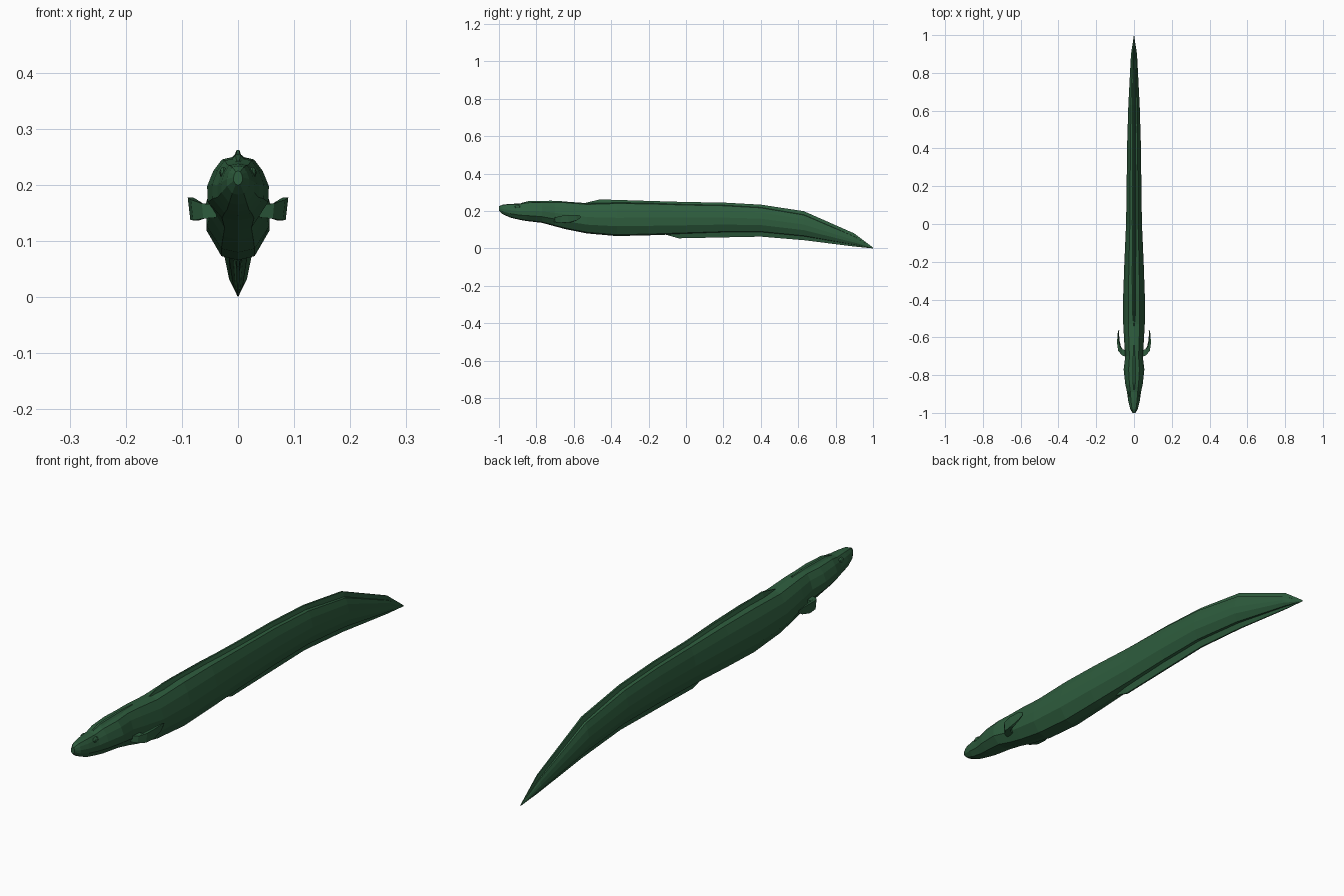
import bpy, bmesh

green = bpy.data.materials.new("dark_green")
green.diffuse_color = (0.027, 0.108, 0.047, 1)


def loft(name, rings):
    """Skin a list of equally sized point rings and cap both ends."""
    bm = bmesh.new()
    rows = [[bm.verts.new(p) for p in ring] for ring in rings]
    n = len(rows[0])
    for a, b in zip(rows, rows[1:]):
        for i in range(n):
            j = (i + 1) % n
            bm.faces.new((a[i], a[j], b[j], b[i]))
    bm.faces.new(rows[0])
    bm.faces.new(rows[-1])
    bmesh.ops.recalc_face_normals(bm, faces=bm.faces)
    mesh = bpy.data.meshes.new(name)
    bm.to_mesh(mesh)
    bm.free()
    mesh.materials.append(green)
    ob = bpy.data.objects.new(name, mesh)
    bpy.context.collection.objects.link(ob)
    return ob


# Body: faceted cross-section scaled along the length
half = [(0, 1), (0.52, 0.96), (0.8, 0.78), (1, 0.54), (0.98, 0.29), (0.52, 0.04), (0, 0)]
section = half + [(-x, z) for x, z in half[-2:0:-1]]
# y, half width, bottom z, top z
stations = [
    (-1.0, 0.008, 0.20, 0.225), (-0.98, 0.020, 0.183, 0.234), (-0.94, 0.030, 0.165, 0.238),
    (-0.89, 0.037, 0.153, 0.240), (-0.85, 0.046, 0.146, 0.248), (-0.77, 0.055, 0.137, 0.250),
    (-0.70, 0.046, 0.118, 0.252), (-0.64, 0.051, 0.102, 0.250), (-0.53, 0.057, 0.080, 0.242),
    (-0.37, 0.057, 0.066, 0.247), (-0.20, 0.051, 0.070, 0.245), (0.0, 0.042, 0.077, 0.238),
    (0.20, 0.039, 0.084, 0.234), (0.40, 0.037, 0.085, 0.222), (0.63, 0.030, 0.063, 0.183),
    (0.90, 0.016, 0.018, 0.065), (0.995, 0.001, 0.001, 0.004),
]
loft("body", [[(w * x, y, lo + (hi - lo) * z) for x, z in section]
              for y, w, lo, hi in stations])


def ridge(name, rows):
    """Wedge fin: wide where it meets the body, thin at the edge."""
    return loft(name, [[(-w, y, root), (w, y, root), (0.25 * w, y, edge), (-0.25 * w, y, edge)]
                       for y, w, root, edge in rows])


# Long fins on the back and the belly, both running to the tail tip
ridge("back_fin", [
    (-0.54, 0.004, 0.235, 0.243), (-0.46, 0.011, 0.235, 0.262), (-0.2, 0.013, 0.235, 0.254),
    (0.0, 0.014, 0.225, 0.248), (0.2, 0.014, 0.22, 0.245), (0.4, 0.014, 0.205, 0.234),
    (0.63, 0.013, 0.165, 0.199), (0.9, 0.008, 0.05, 0.080), (1.0, 0.001, 0.002, 0.005)])
ridge("belly_fin", [
    (-0.11, 0.006, 0.085, 0.074), (-0.04, 0.012, 0.09, 0.054), (0.2, 0.013, 0.10, 0.059),
    (0.4, 0.013, 0.10, 0.063), (0.63, 0.011, 0.08, 0.044), (0.9, 0.007, 0.03, 0.010),
    (1.0, 0.001, 0.004, 0.0)])

# Low crest on top of the head
ridge("head_crest", [
    (-0.88, 0.010, 0.238, 0.243), (-0.84, 0.018, 0.24, 0.253), (-0.72, 0.018, 0.243, 0.255),
    (-0.64, 0.010, 0.243, 0.251)])

for side, word in ((1, "right"), (-1, "left")):
    # Side fin: short stem that sweeps back into a leaning blade
    # inner x, outer x, inner y, outer y, bottom z, top z
    fin = [(0.038, 0.038, -0.670, -0.705, 0.142, 0.165),
           (0.060, 0.062, -0.663, -0.695, 0.140, 0.167),
           (0.069, 0.080, -0.650, -0.670, 0.137, 0.174),
           (0.076, 0.085, -0.620, -0.630, 0.138, 0.178),
           (0.079, 0.083, -0.585, -0.585, 0.150, 0.178),
           (0.078, 0.080, -0.565, -0.565, 0.162, 0.174)]
    loft(word + "_side_fin", [
        [(side * xi, yi, lo), (side * xo, yo, lo),
         (side * (xo + 0.1 * (xo - 0.038)), yo, hi), (side * (xi + 0.1 * (xo - 0.038)), yi, hi)]
        for xi, xo, yi, yo, lo, hi in fin])

    # Small eye bump high on the head
    bpy.ops.mesh.primitive_uv_sphere_add(segments=8, ring_count=6, radius=1,
                                         location=(side * 0.026, -0.9, 0.222))
    eye = bpy.context.object
    eye.name = word + "_eye"
    eye.scale = (0.007, 0.016, 0.010)
    eye.data.materials.append(green)
